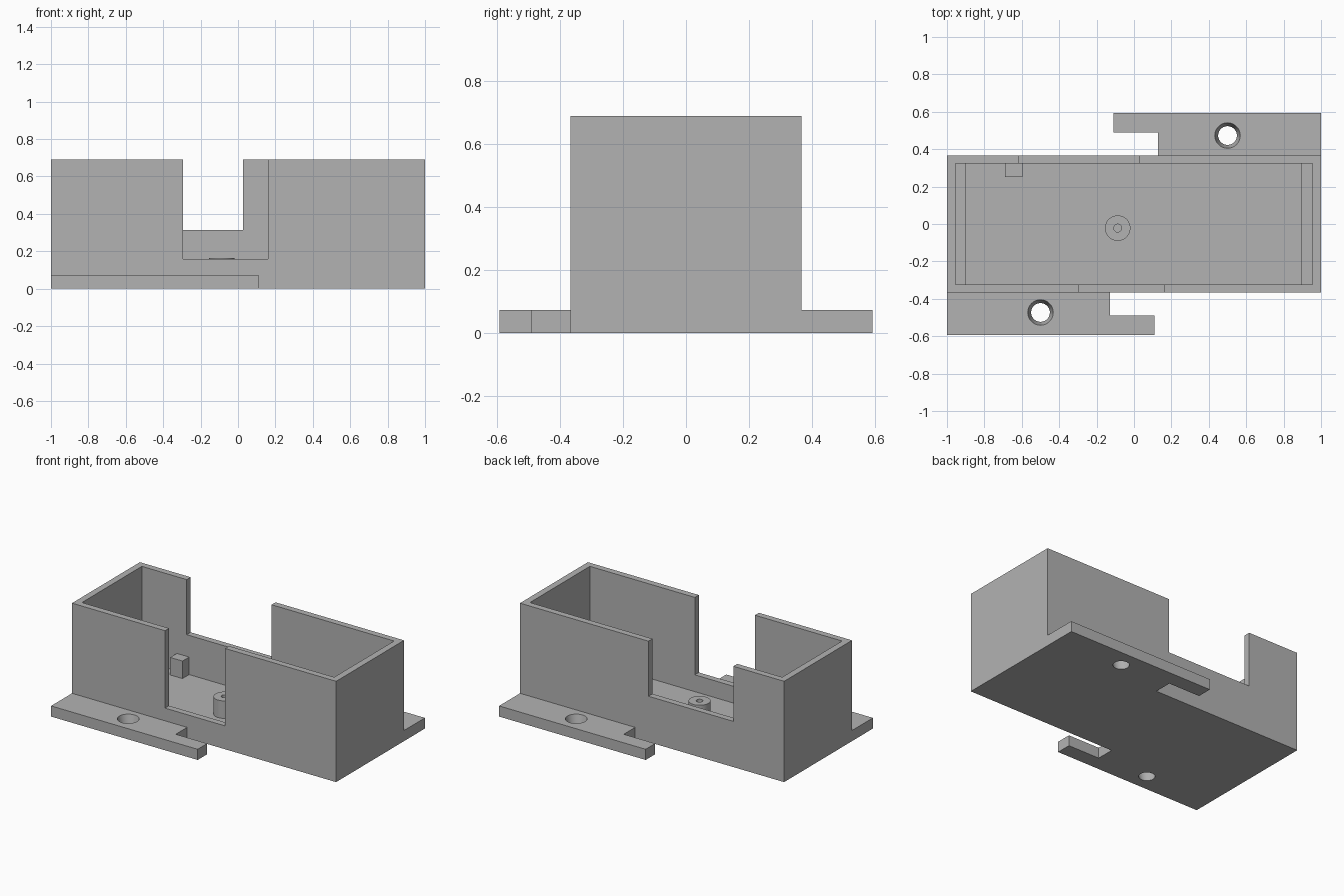
import bpy, bmesh
from mathutils import Matrix

if "Cube" in bpy.data.objects:
    bpy.data.objects.remove(bpy.data.objects["Cube"], do_unlink=True)

grey = bpy.data.materials.new("plain grey")
grey.use_nodes = True
colour = (0.45, 0.45, 0.45, 1)
grey.diffuse_color = colour
grey.node_tree.nodes["Principled BSDF"].inputs["Base Color"].default_value = colour


def finish(name, bm):
    bmesh.ops.recalc_face_normals(bm, faces=bm.faces)
    mesh = bpy.data.meshes.new(name)
    bm.to_mesh(mesh)
    bm.free()
    mesh.materials.append(grey)
    obj = bpy.data.objects.new(name, mesh)
    bpy.context.collection.objects.link(obj)
    return obj


def prism(name, outline, z0, z1):
    bm = bmesh.new()
    face = bm.faces.new([bm.verts.new((x, y, z0)) for x, y in outline])
    top = bmesh.ops.extrude_face_region(bm, geom=[face])["geom"]
    bmesh.ops.translate(bm, vec=(0, 0, z1 - z0),
                        verts=[g for g in top if isinstance(g, bmesh.types.BMVert)])
    return finish(name, bm)


def box(name, x0, x1, y0, y1, z0, z1):
    return prism(name, [(x0, y0), (x1, y0), (x1, y1), (x0, y1)], z0, z1)


def cone(name, x, y, r0, r1, z0, z1):
    bm = bmesh.new()
    bmesh.ops.create_cone(bm, cap_ends=True, segments=48, radius1=r0, radius2=r1,
                          depth=z1 - z0, matrix=Matrix.Translation((x, y, (z0 + z1) / 2)))
    return finish(name, bm)


def cut(obj, *cutters):
    for cutter in cutters:
        mod = obj.modifiers.new("cut", "BOOLEAN")
        mod.operation, mod.solver, mod.object = "DIFFERENCE", "EXACT", cutter
    bpy.context.view_layer.update()
    mesh = bpy.data.meshes.new_from_object(
        obj.evaluated_get(bpy.context.evaluated_depsgraph_get()))
    obj.modifiers.clear()
    obj.data = mesh
    for cutter in cutters:
        bpy.data.objects.remove(cutter, do_unlink=True)


def smooth(obj):
    bpy.ops.object.select_all(action="DESELECT")
    obj.select_set(True)
    bpy.context.view_layer.objects.active = obj
    bpy.ops.object.shade_smooth_by_angle()


W, H = 0.367, 0.69            # half depth and height of the case
IX, IY = 0.955, 0.324         # half size of the cavity
FLOOR, REST = 0.045, 0.165    # floor level and support level

# Open case with a notch in the front and back walls
case = box("case", -1, 1, -W, W, 0, H)
cut(case,
    box("cavity", -IX, IX, -IY, IY, FLOOR, 1),
    box("front_notch", -0.295, 0.16, -0.5, -0.3, 0.16, 1),
    box("back_notch", -0.615, 0.027, 0.3, 0.5, 0.313, 1))

# Mounting flanges with hooked arm and countersunk hole, turned half a circle
for name, s in (("back_flange", 1), ("front_flange", -1)):
    outline = [(1, W), (1, 0.593), (-0.11, 0.593), (-0.11, 0.49), (0.128, 0.49), (0.128, W)]
    flange = prism(name, [(s * x, s * y) for x, y in outline], 0, 0.073)
    slope = 0.018 / 0.073
    cut(flange, cone("hole", s * 0.5, s * 0.473, 0.05 - slope * 0.02, 0.068 + slope * 0.02,
                     -0.02, 0.093))
    smooth(flange)

# Supports inside: end ledges, corner block and screw post
box("right_ledge", -IX, -0.897, -IY, IY, FLOOR, REST)
box("left_ledge", 0.893, IX, -IY, IY, FLOOR, REST)
box("support_block", -0.69, -0.597, 0.252, IY, FLOOR, REST)
post = cone("screw_post", -0.087, -0.022, 0.068, 0.068, FLOOR, REST)
cut(post, cone("pilot_hole", -0.087, -0.022, 0.021, 0.021, FLOOR - 0.02, 1))
smooth(post)
